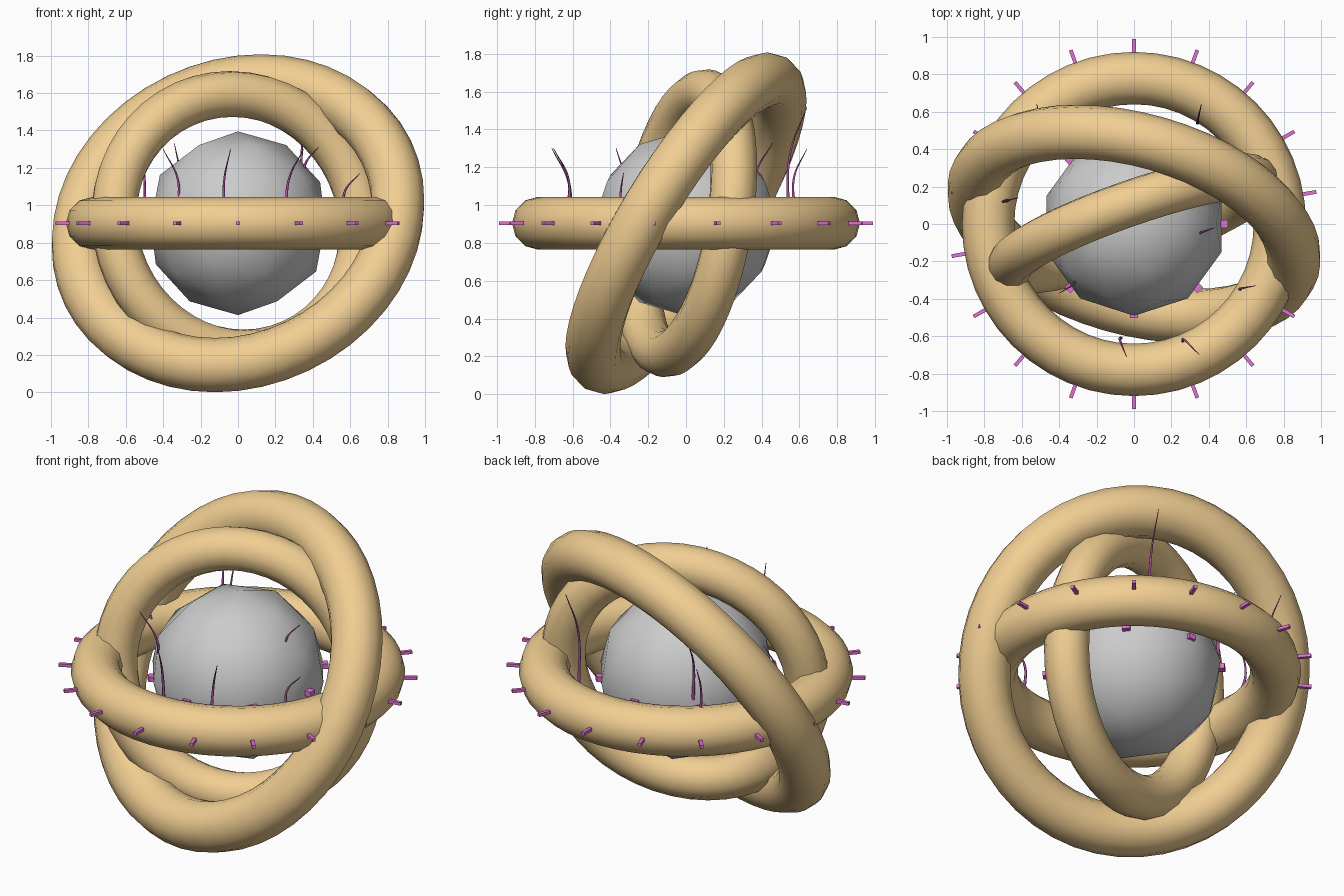
import bpy, math
from mathutils import Vector

if "Cube" in bpy.data.objects:
    bpy.data.objects.remove(bpy.data.objects["Cube"])

CZ = 0.904


def material(name, rgb):
    m = bpy.data.materials.new(name)
    m.diffuse_color = (*rgb, 1)
    m.use_nodes = True
    m.node_tree.nodes["Principled BSDF"].inputs["Base Color"].default_value = m.diffuse_color
    return m


GOLD = material("gold", (0.88, 0.62, 0.29))
PINK = material("pink", (0.75, 0.17, 0.65))
PLUM = material("plum", (0.38, 0.08, 0.34))


def ring(name, major, minor, normal):
    bpy.ops.mesh.primitive_torus_add(major_radius=major, minor_radius=minor,
                                     major_segments=48, minor_segments=12,
                                     location=(0, 0, CZ))
    o = bpy.context.object
    o.name = name
    o.rotation_euler = Vector(normal).to_track_quat('Z', 'Y').to_euler()
    o.data.materials.append(GOLD)
    bpy.ops.object.shade_smooth_by_angle(angle=math.radians(50))


def radial_boxes(name, count, start, radius, size):
    for i in range(count):
        a = start + i * math.tau / count
        bpy.ops.mesh.primitive_cube_add(
            size=1, location=(radius * math.cos(a), radius * math.sin(a), CZ),
            rotation=(0, 0, a))
        o = bpy.context.object
        o.name = f"{name}_{i + 1}"
        o.scale = size
        o.data.materials.append(PINK)


def strand(name, points):
    c = bpy.data.curves.new(name, 'CURVE')
    c.dimensions = '3D'
    c.bevel_depth = 0.009
    c.bevel_resolution = 1
    c.resolution_u = 8
    c.use_fill_caps = True
    s = c.splines.new('BEZIER')
    s.bezier_points.add(len(points) - 1)
    for p, co, r in zip(s.bezier_points, points, (1.0, 0.7, 0.2)):
        p.co = co
        p.radius = r
        p.handle_left_type = p.handle_right_type = 'AUTO'
    c.materials.append(PLUM)
    bpy.context.collection.objects.link(bpy.data.objects.new(name, c))


# Faceted core
bpy.ops.mesh.primitive_ico_sphere_add(subdivisions=2, radius=0.491, location=(0, 0, CZ))
bpy.context.object.name = "core"
bpy.ops.object.shade_smooth()

# Three interlocking rings
ring("level_ring", 0.78, 0.14, (0, 0, 1))
ring("outer_tilted_ring", 0.88, 0.145, (-0.237, -0.828, 0.507))
ring("inner_upright_ring", 0.70, 0.124, (0.325, -0.932, 0.16))

# Pegs outside the level ring and studs around the core
radial_boxes("ring_peg", 18, math.pi / 2, 0.945, (0.09, 0.02, 0.018))
radial_boxes("core_stud", 8, 0, 0.48, (0.045, 0.045, 0.03))

# Curling strands: base, middle, tip
strands = [
    [(-.07, -.61, .95), (-.075, -.62, 1.12), (-.04, -.71, 1.30)],
    [(.26, -.63, .95), (.27, -.62, 1.13), (.35, -.70, 1.30)],
    [(.57, -.35, .95), (.57, -.345, 1.07), (.65, -.33, 1.17)],
    [(-.33, -.30, .95), (-.32, -.32, 1.13), (-.40, -.37, 1.30)],
    [(.35, -.05, 1.05), (.36, -.045, 1.22), (.43, -.02, 1.31)],
    [(.34, .54, .95), (.34, .55, 1.27), (.36, .64, 1.52)],
    [(-.66, .13, .95), (-.70, .12, 1.13), (-.62, .14, 1.28)],
    [(-.30, .36, .95), (-.31, .37, 1.17), (-.34, .46, 1.33)],
    [(-.50, .58, .95), (-.50, .57, 1.14), (-.52, .64, 1.30)],
]
for i, pts in enumerate(strands):
    strand(f"strand_{i + 1}", pts)
